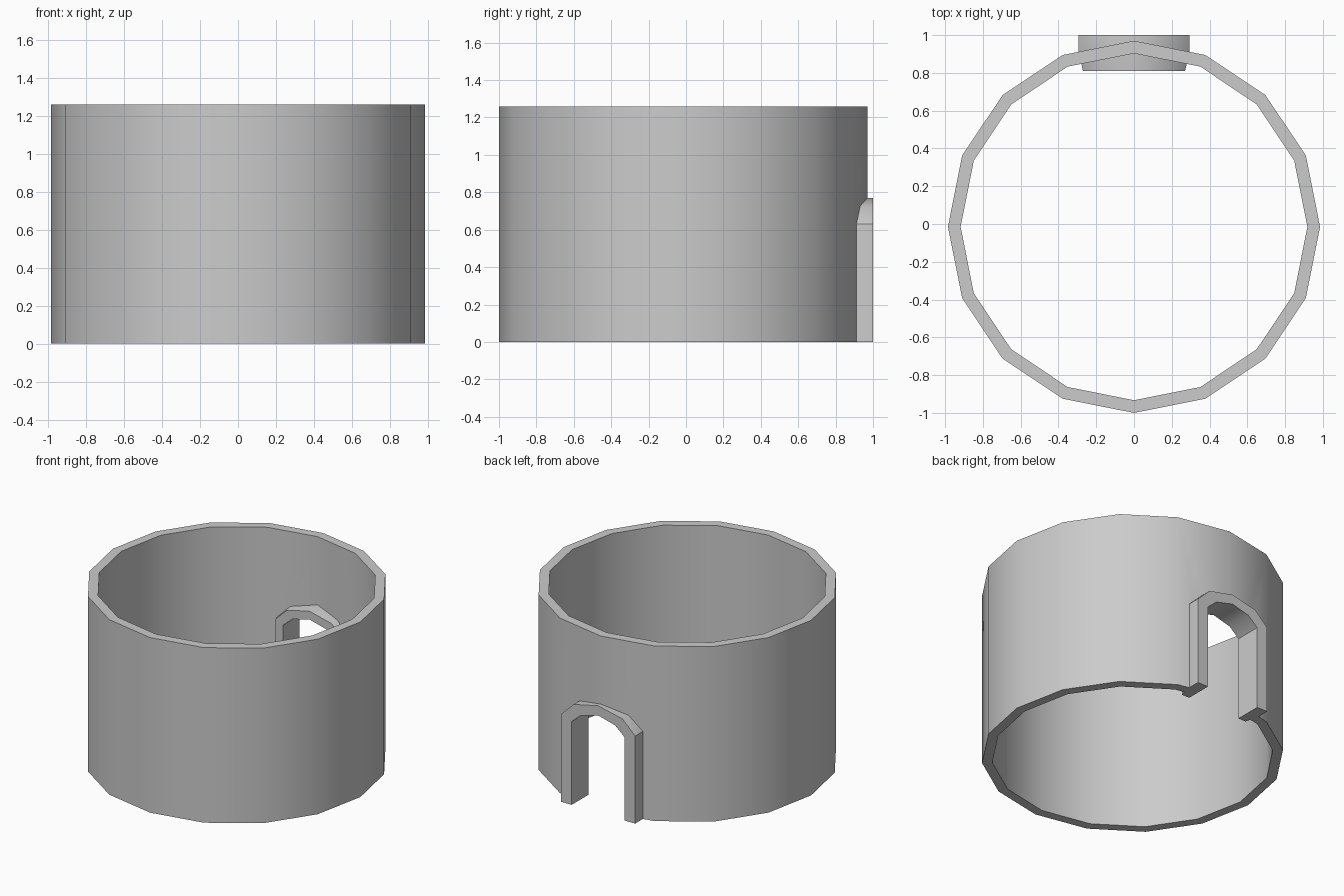
import bpy, bmesh, math

if "Cube" in bpy.data.objects:
    bpy.data.objects.remove(bpy.data.objects["Cube"])

CY = -0.015          # ring centre in y
HEIGHT = 1.26


def finish(name, bm):
    bmesh.ops.recalc_face_normals(bm, faces=bm.faces)
    me = bpy.data.meshes.new(name)
    bm.to_mesh(me)
    bm.free()
    ob = bpy.data.objects.new(name, me)
    bpy.context.collection.objects.link(ob)
    return ob


def smooth(ob):
    bpy.ops.object.select_all(action='DESELECT')
    ob.select_set(True)
    bpy.context.view_layer.objects.active = ob
    bpy.ops.object.shade_smooth_by_angle(angle=math.radians(35))


def arch(half, side, shoulder, top, bottom=0.0):
    """Arch outline in x, z from left foot to right foot."""
    left = [(-half, bottom), (-half, side), shoulder]
    return left + [(0, top)] + [(-x, z) for x, z in reversed(left)]


def loft(bm, rings, closed):
    """Join equal rings of vertices; closed also joins the last to the first."""
    n = len(rings[0])
    pairs = list(zip(rings, rings[1:])) + ([(rings[-1], rings[0])] if closed else [])
    for a, b in pairs:
        for i in range(n):
            j = (i + 1) % n
            bm.faces.new((a[i], a[j], b[j], b[i]))


# Sixteen-sided round wall
bm = bmesh.new()
rings = []
for r, z in ((0.985, 0), (0.985, HEIGHT), (0.918, HEIGHT), (0.918, 0)):
    rings.append([bm.verts.new((r * math.sin(k * math.pi / 8),
                                CY + r * math.cos(k * math.pi / 8), z))
                  for k in range(16)])
loft(bm, rings, True)
wall = finish("round_wall", bm)
smooth(wall)

# Doorway cutter, hidden inside the frame thickness
bm = bmesh.new()
outline = arch(0.25, 0.61, (-0.165, 0.695), 0.735, -0.1)
rings = [[bm.verts.new((x, y, z)) for x, z in outline] for y in (0.7, 1.1)]
loft(bm, rings, False)
for ring in rings:
    bm.faces.new(ring)
cutter = finish("doorway_cutter", bm)
cutter.hide_render = True
cutter.hide_viewport = True
mod = wall.modifiers.new("doorway", 'BOOLEAN')
mod.operation = 'DIFFERENCE'
mod.solver = 'EXACT'
mod.object = cutter

# Arched door frame, slightly narrower towards the inside
bm = bmesh.new()
inner = arch(0.21, 0.60, (-0.135, 0.665), 0.70)
rings = []
for y, half, top in ((0.81, 0.27, 0.76), (0.915, 0.295, 0.77), (1.0, 0.295, 0.77)):
    outer = arch(half, 0.63, (-half * 0.66, top - 0.043), top)
    rings.append([bm.verts.new((x, y, z)) for x, z in outer + inner[::-1]])
loft(bm, rings, False)
n = len(inner)
for ring in (rings[0], rings[-1]):
    for i in range(n - 1):
        bm.faces.new((ring[i], ring[i + 1], ring[2 * n - 2 - i], ring[2 * n - 1 - i]))
frame = finish("door_frame", bm)
smooth(frame)
